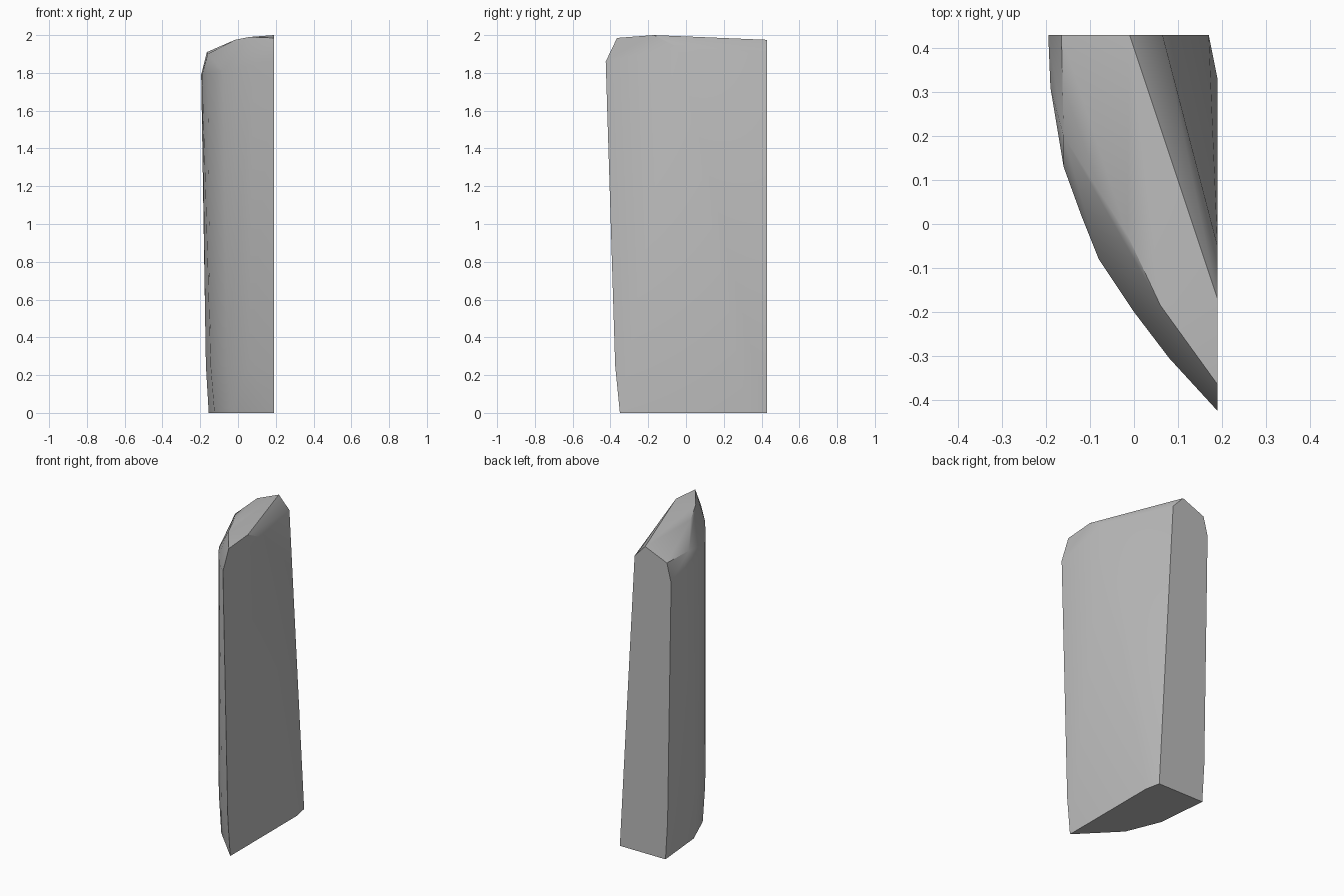
import bpy
import bmesh

cube = bpy.data.objects.get("Cube")
if cube:
    bpy.data.objects.remove(cube, do_unlink=True)

# Outer (curved) side of each level, running from the back corner to the front edge
base = [(-.155, .43), (-.125, .1), (-.035, -.12), (.19, -.35)]
lower = [(-.17, .43), (-.145, .11), (-.06, -.11), (.06, -.25), (.19, -.375)]
shoulder = [(-.195, .43), (-.19, .31), (-.16, .13), (-.12, .02),
            (-.08, -.08), (0, -.2), (.08, -.305), (.19, -.425)]
points = [(x, y, 0) for x, y in base]
points += [(x, y, .25) for x, y in lower]
points += [(x, y, 1.79 + .07 * (x + .195) / .385) for x, y in shoulder]

# Rounded rim of the sloping top
points += [(-.165, .43, 1.91), (-.16, .2, 1.9), (-.015, -.025, 1.975),
           (.06, -.185, 1.99), (.19, -.365, 1.985)]

# Top ridge, its bevel, and the twisted inner side
points += [(-.01, .43, 1.975), (.19, -.17, 2), (.065, .43, 1.895),
           (.19, -.05, 1.94), (.19, .33, 0), (.17, .43, 0)]

# Stone shard wrapped around the levels
bm = bmesh.new()
for p in points:
    bm.verts.new(p)
hull = bmesh.ops.convex_hull(bm, input=bm.verts)
loose = {g for g in hull["geom_interior"] + hull["geom_unused"]
         if isinstance(g, bmesh.types.BMVert)}
bmesh.ops.delete(bm, geom=list(loose), context='VERTS')
bmesh.ops.dissolve_limit(bm, angle_limit=.01, verts=bm.verts, edges=bm.edges)
bmesh.ops.recalc_face_normals(bm, faces=bm.faces)
mesh = bpy.data.meshes.new("stone_shard")
bm.to_mesh(mesh)
bm.free()
shard = bpy.data.objects.new("stone_shard", mesh)
bpy.context.collection.objects.link(shard)

# Plain grey stone
grey = (.5, .5, .5, 1)
mat = bpy.data.materials.new("stone_grey")
mat.use_nodes = True
mat.diffuse_color = grey
mat.node_tree.nodes["Principled BSDF"].inputs["Base Color"].default_value = grey
mesh.materials.append(mat)

# Soft shading with crisp ridges
bpy.ops.object.select_all(action='DESELECT')
shard.select_set(True)
bpy.context.view_layer.objects.active = shard
bpy.ops.object.shade_smooth_by_angle(angle=.52)
